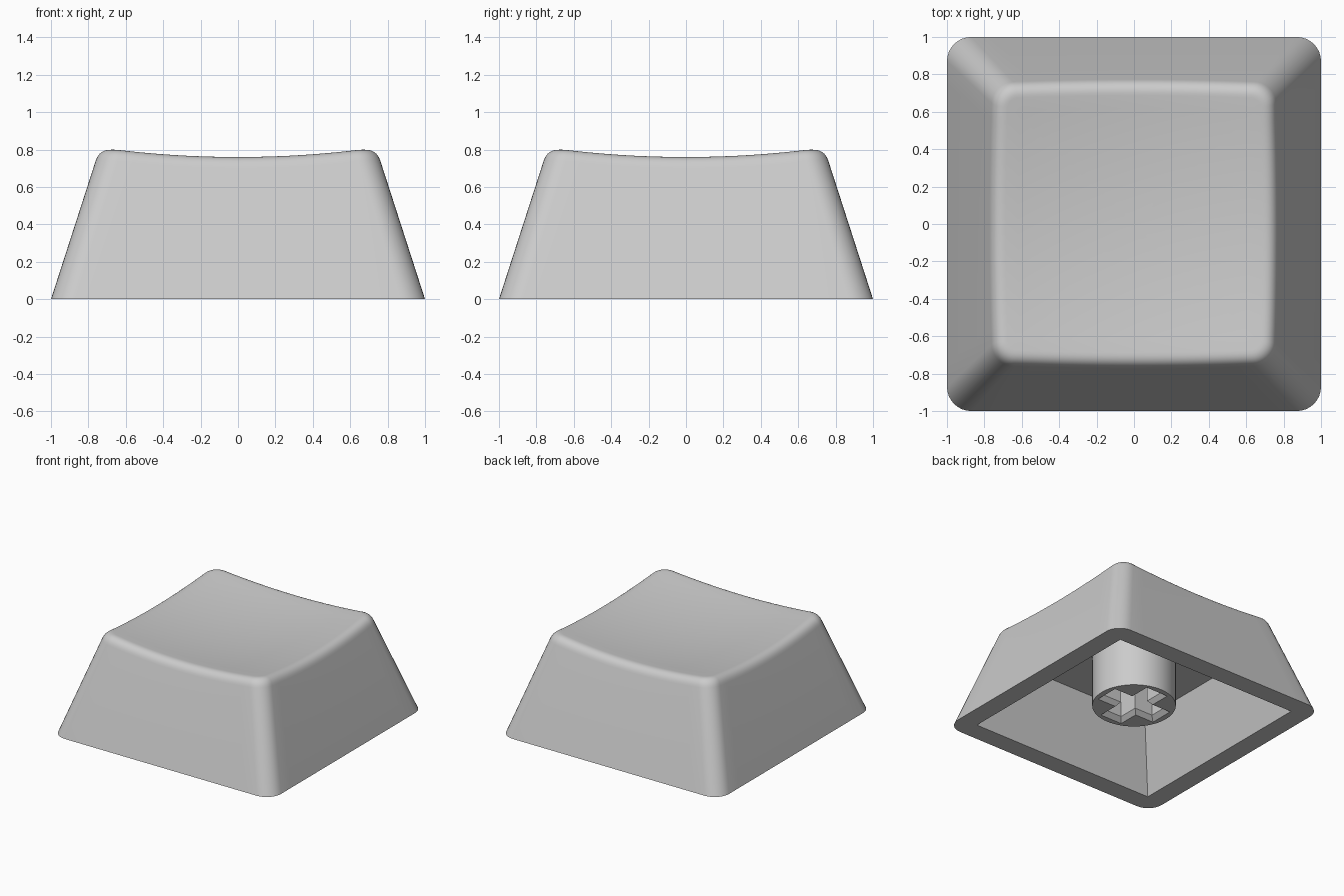
import bpy, bmesh, math
from mathutils import Vector

if "Cube" in bpy.data.objects:
    bpy.data.objects.remove(bpy.data.objects["Cube"])

grey = bpy.data.materials.new("light grey plastic")
grey.diffuse_color = (0.6, 0.6, 0.6, 1)
grey.use_nodes = True
grey.node_tree.nodes["Principled BSDF"].inputs["Base Color"].default_value = grey.diffuse_color

SLOPE = 0.323     # inward lean of the walls per unit of height
FILLET = 0.065    # size of the rounded top edge


def dish(x, y):
    return 0.713 + 0.097 * (x * x + y * y)


def outline(h, r, straight=14, arc=8):
    """Rounded square with half side h and corner radius r."""
    pts = []
    for k in range(4):
        c, s = round(math.cos(k * math.pi / 2)), round(math.sin(k * math.pi / 2))
        side = [(h, (h - r) * (2 * i / straight - 1)) for i in range(straight)]
        bend = [(h - r + r * math.cos(a), h - r + r * math.sin(a))
                for a in (math.pi / 2 * i / arc for i in range(arc))]
        pts += [(x * c - y * s, x * s + y * c) for x, y in side + bend]
    return pts


def wall_point(i, z):
    x, y = outline(1 - SLOPE * z, 0.13 - 0.02 * z)[i]
    return Vector((x, y, z))


def make_object(name, bm):
    bmesh.ops.recalc_face_normals(bm, faces=bm.faces)
    mesh = bpy.data.meshes.new(name)
    bm.to_mesh(mesh)
    bm.free()
    ob = bpy.data.objects.new(name, mesh)
    bpy.context.collection.objects.link(ob)
    mesh.materials.append(grey)
    return ob


def loft(name, sections):
    """Closed solid through matching outlines, given as (points, height)."""
    bm = bmesh.new()
    rings = [[bm.verts.new((x, y, z)) for x, y in pts] for pts, z in sections]
    bm.faces.new(rings[0][::-1])
    bm.faces.new(rings[-1])
    for a, b in zip(rings, rings[1:]):
        for i in range(len(a)):
            j = (i + 1) % len(a)
            bm.faces.new((a[i], a[j], b[j], b[i]))
    return make_object(name, bm)


def cut(ob, cutter):
    cutter.hide_render = True
    mod = ob.modifiers.new("cut", 'BOOLEAN')
    mod.operation = 'DIFFERENCE'
    mod.solver = 'EXACT'
    mod.object = cutter
    bpy.context.view_layer.objects.active = ob
    bpy.ops.object.modifier_apply(modifier=mod.name)
    bpy.data.objects.remove(cutter, do_unlink=True)


def smooth(ob):
    bpy.ops.object.select_all(action='DESELECT')
    ob.select_set(True)
    bpy.context.view_layer.objects.active = ob
    bpy.ops.object.shade_smooth_by_angle(angle=math.radians(30))


# Cap: leaning walls, rounded top edge and dished top
count = len(outline(1, 0.1))
columns = []
for i in range(count):
    z = 0.77
    for _ in range(6):                      # where the wall meets the dish
        p = wall_point(i, z)
        z = dish(p.x, p.y)
    corner = wall_point(i, z)
    start = wall_point(i, z - FILLET)
    x, y = outline(1 - SLOPE * z - FILLET, 0.13 - 0.02 * z - FILLET)[i]
    end = Vector((x, y, dish(x, y)))
    col = [wall_point(i, 0)]
    for k in range(9):
        t = k / 8
        col.append(start * (1 - t) ** 2 + corner * 2 * t * (1 - t) + end * t * t)
    for k in range(9, 0, -1):
        f = k / 10
        col.append(Vector((x * f, y * f, dish(x * f, y * f))))
    columns.append(col)

bm = bmesh.new()
rings = [[bm.verts.new(col[k]) for col in columns] for k in range(len(columns[0]))]
centre = bm.verts.new((0, 0, dish(0, 0)))
bm.faces.new(rings[0][::-1])
for a, b in zip(rings, rings[1:]):
    for i in range(count):
        j = (i + 1) % count
        bm.faces.new((a[i], a[j], b[j], b[i]))
for i in range(count):
    bm.faces.new((rings[-1][i], rings[-1][(i + 1) % count], centre))
cap = make_object("cap_shell", bm)

# Hollow underside with walls parallel to the outside
CEILING = 0.54


def square(z):
    h = 0.84 - SLOPE * z
    return [(h, -h), (h, h), (-h, h), (-h, -h)], z


cut(cap, loft("cavity_cutter", [square(-0.1), square(CEILING)]))
smooth(cap)


# Stem: round post with a cross-shaped socket, chamfered at its mouth
def cross(length, width):
    pts = []
    for q in range(4):
        c, s = round(math.cos(q * math.pi / 2)), round(math.sin(q * math.pi / 2))
        pts += [(x * c - y * s, x * s + y * c)
                for x, y in ((length, -width), (length, width), (width, width))]
    return pts


circle = [(0.315 * math.cos(a), 0.315 * math.sin(a))
          for a in (math.tau * i / 64 for i in range(64))]
BASE = 0.11
stem = loft("stem", [(circle, BASE), (circle, CEILING + 0.01)])
cut(stem, loft("socket_cutter", [(cross(0.27, 0.1), BASE - 0.05), (cross(0.27, 0.1), BASE),
                                 (cross(0.235, 0.07), BASE + 0.035),
                                 (cross(0.235, 0.07), CEILING - 0.01)]))
smooth(stem)
